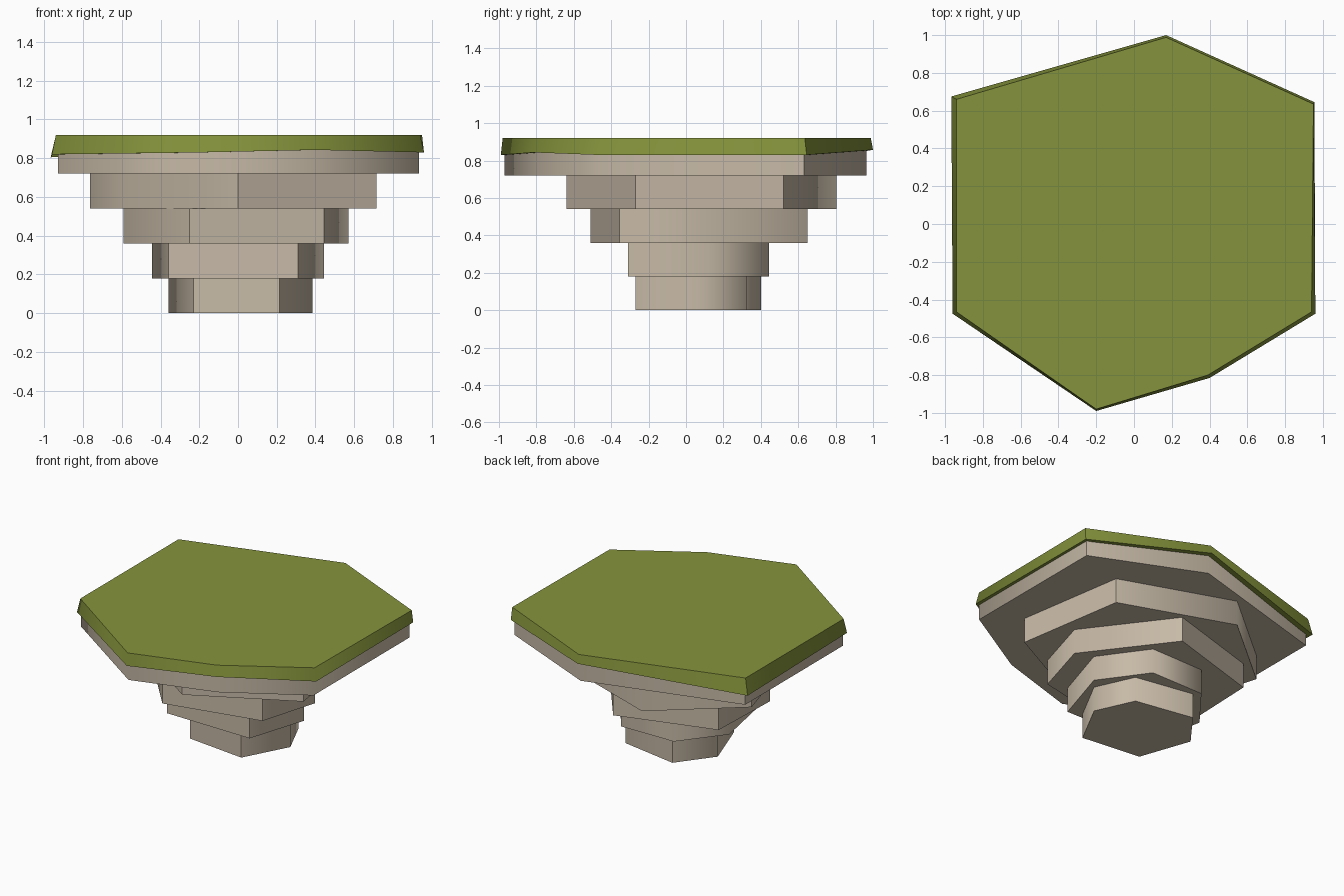
import bpy, bmesh, math

if "Cube" in bpy.data.objects:
    bpy.data.objects.remove(bpy.data.objects["Cube"])


def material(name, rgb):
    m = bpy.data.materials.new(name)
    m.diffuse_color = (*rgb, 1)
    m.use_nodes = True
    m.node_tree.nodes["Principled BSDF"].inputs["Base Color"].default_value = m.diffuse_color
    return m


rock = material("pale_rock", (0.57, 0.49, 0.385))
grass = material("olive_grass", (0.235, 0.295, 0.045))


def prism(name, bottom, top, mat):
    """Closed block between two matching counter-clockwise outlines."""
    bm = bmesh.new()
    lo = [bm.verts.new(p) for p in bottom]
    hi = [bm.verts.new(p) for p in top]
    n = len(lo)
    for i in range(n):
        j = (i + 1) % n
        bm.faces.new((lo[i], lo[j], hi[j], hi[i]))
    bm.faces.new(hi)
    bm.faces.new(lo[::-1])
    bmesh.ops.recalc_face_normals(bm, faces=bm.faces)
    me = bpy.data.meshes.new(name)
    bm.to_mesh(me)
    bm.free()
    me.materials.append(mat)
    ob = bpy.data.objects.new(name, me)
    bpy.context.collection.objects.link(ob)
    bpy.context.view_layer.objects.active = ob
    ob.select_set(True)
    bpy.ops.object.shade_smooth_by_angle(angle=math.radians(60))
    ob.select_set(False)


# irregular rock tiers, widening upward: z range and outline
tiers = [
    (0.0, 0.18, [(-.23, -.22), (.215, -.27), (.385, .05), (.26, .325), (-.17, .40), (-.36, .15)]),
    (0.18, 0.36, [(-.36, -.30), (.31, -.31), (.445, .12), (.21, .445), (-.21, .44), (-.445, .14)]),
    (0.36, 0.54, [(-.25, -.51), (.445, -.355), (.57, .07), (.13, .65), (-.57, .44), (-.59, -.12)]),
    (0.54, 0.72, [(0, -.64), (.715, -.27), (.59, .52), (-.21, .805), (-.765, .34), (-.60, -.22)]),
    (0.72, 0.86, [(-.20, -.97), (.39, -.79), (.935, -.47), (.935, .63), (.17, .965), (-.93, .65), (-.93, -.47)]),
]
for k, (z0, z1, pts) in enumerate(tiers):
    prism(f"rock_tier_{k + 1}", [(x, y, z0) for x, y in pts],
          [(x, y, z1) for x, y in pts], rock)

# grass cap with a slightly uneven, flared lower rim
rim = [(-.20, -.99, .83), (.40, -.815, .843), (.96, -.475, .83), (.955, .645, .83),
       (.17, 1.0, .857), (-.967, .675, .805), (-.96, -.475, .82)]
crown = [(-.20, -.98), (.39, -.80), (.94, -.465), (.95, .635),
         (.17, .988), (-.94, .66), (-.94, -.465)]
prism("grass_cap", rim, [(x, y, .92) for x, y in crown], grass)
